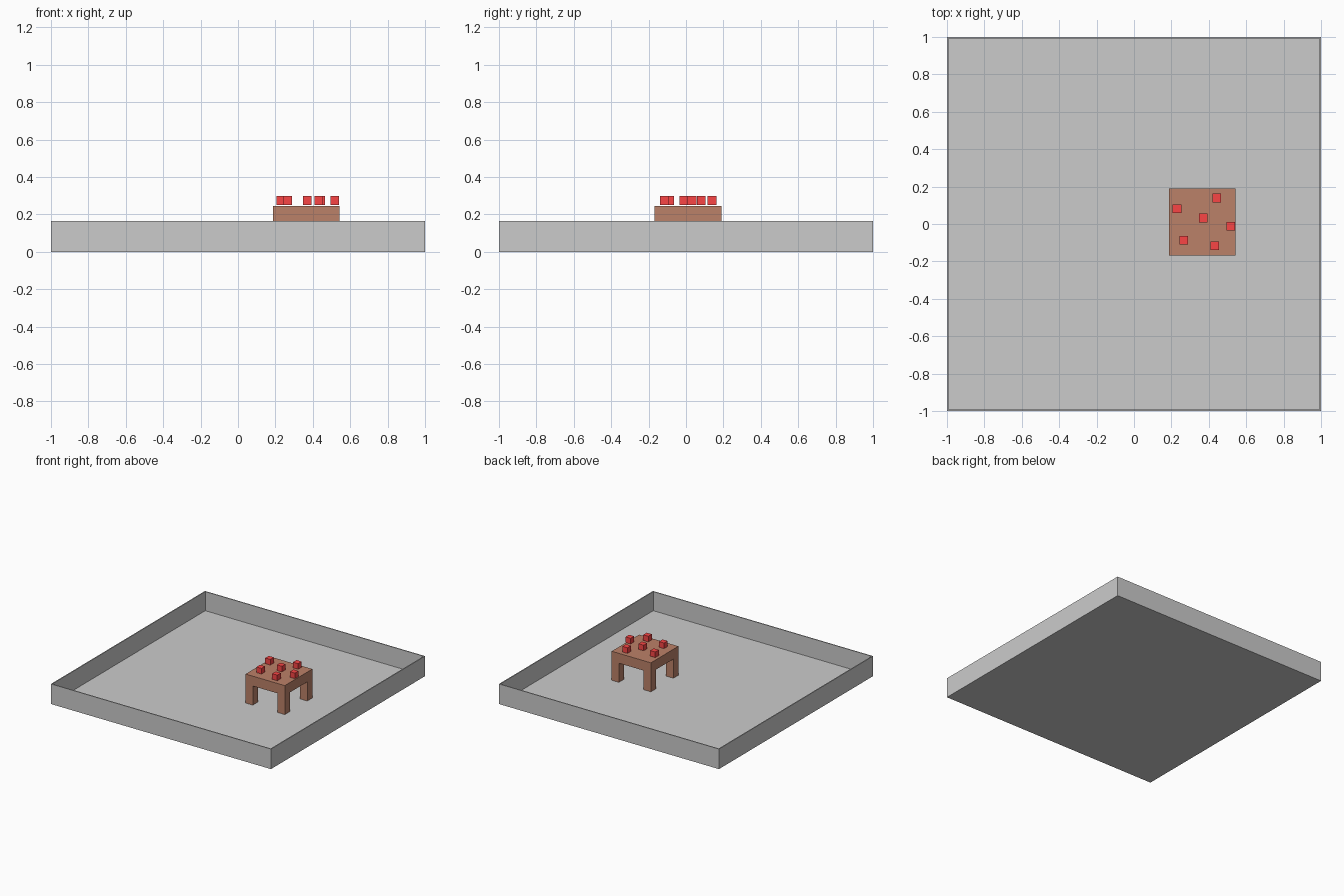
import bpy

if "Cube" in bpy.data.objects:
    bpy.data.objects.remove(bpy.data.objects["Cube"])


def box(name, x0, x1, y0, y1, z0, z1, mat=None):
    """Axis-aligned box from its limits."""
    bpy.ops.mesh.primitive_cube_add(size=1)
    ob = bpy.context.object
    ob.name = name
    ob.scale = (x1 - x0, y1 - y0, z1 - z0)
    ob.location = ((x0 + x1) / 2, (y0 + y1) / 2, (z0 + z1) / 2)
    bpy.ops.object.transform_apply(location=False, rotation=False, scale=True)
    if mat:
        ob.data.materials.append(mat)
    return ob


def material(name, color):
    mat = bpy.data.materials.new(name)
    mat.diffuse_color = (*color, 1)
    mat.use_nodes = True
    mat.node_tree.nodes["Principled BSDF"].inputs["Base Color"].default_value = mat.diffuse_color
    return mat


brown = material("brown wood", (0.50, 0.22, 0.14))
red = material("red", (0.95, 0.06, 0.06))

# Tray: thin floor with four thin walls
T, H = 0.008, 0.165
box("tray_floor", -1, 1, -1, 1, 0, T)
box("left_wall", -1, -1 + T, -1, 1, T, H)
box("right_wall", 1 - T, 1, -1, 1, T, H)
box("front_wall", -1 + T, 1 - T, -1, -1 + T, T, H)
box("back_wall", -1 + T, 1 - T, 1 - T, 1, T, H)

# Table: slab on four corner legs
X0, X1, Y0, Y1 = 0.187, 0.543, -0.168, 0.189
TOP, SLAB, LEG = 0.246, 0.165, 0.065
box("table_top", X0, X1, Y0, Y1, SLAB, TOP, brown)
for xn, x in (("left", X0), ("right", X1 - LEG)):
    for yn, y in (("front", Y0), ("back", Y1 - LEG)):
        box(f"{yn}_{xn}_leg", x, x + LEG, y, y + LEG, T, SLAB, brown)

# Small red cubes scattered on the table
R = 0.023
spots = [(0.442, 0.139), (0.23, 0.081), (0.37, 0.032),
         (0.518, -0.011), (0.267, -0.086), (0.431, -0.116)]
for i, (x, y) in enumerate(spots, 1):
    box(f"red_cube_{i}", x - R, x + R, y - R, y + R, 0.251, 0.297, red)
